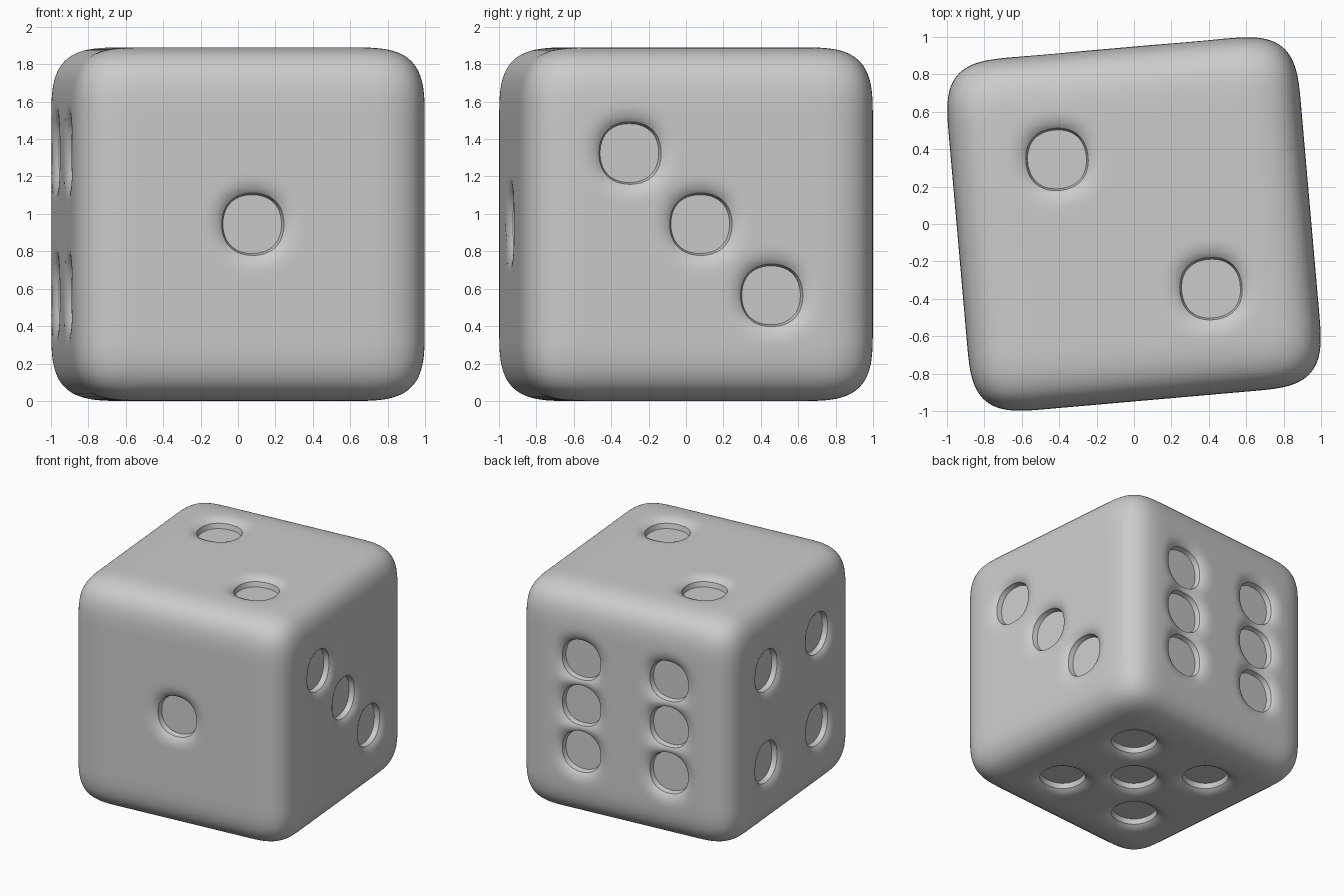
import bpy, bmesh, math
from mathutils import Vector

if "Cube" in bpy.data.objects:
    bpy.data.objects.remove(bpy.data.objects["Cube"])

H = 0.945            # half the die's side
R, POW = 0.40, 3.5   # edge rounding: size and squareness
P = 0.38             # pip spacing, also the cell size
N = 16               # divisions per cell
RIM, LIP_OUT, LIP_DEPTH = 0.170, 0.29, 0.032
FLOOR_R, FLOOR_DEPTH = 0.160, 0.072

bm = bmesh.new()


def soft_cube(p):
    """Pull a point of the cube surface onto the soft-edged die."""
    c = Vector([max(-(H - R), min(H - R, k)) for k in p])
    d = p - c
    return c + d * (R / sum(abs(k) ** POW for k in d) ** (1 / POW))


def squarish(a, b):
    """Slightly squared-off circle factor in direction (a, b)."""
    return 1 - 0.018 * math.cos(4 * math.atan2(b, a))


class Side:
    def __init__(self, n, u, v, spots):
        self.n, self.u, self.v = n, u, v
        self.spots = spots

    def vert(self, a, b, extra=0.0):
        """Surface vertex, sunk by the soft lips of nearby pips."""
        sink = extra
        for i, j in self.spots:
            x, y = a - i * P, b - j * P
            d = max(RIM, math.hypot(x, y) / squarish(x, y))
            if d < LIP_OUT:
                sink += LIP_DEPTH * ((LIP_OUT - d) / (LIP_OUT - RIM)) ** 3
        p = soft_cube(self.n * H + self.u * a + self.v * b)
        return bm.verts.new(p - self.n * sink)

    def plain_cell(self, us, vs):
        rows = [[self.vert(a, b) for a in us] for b in vs]
        for lo, hi in zip(rows, rows[1:]):
            for k in range(len(us) - 1):
                bm.faces.new((lo[k], lo[k + 1], hi[k + 1], hi[k]))

    def pip_cell(self, i, j):
        # directions from the pip centre to the cell border, anticlockwise
        h = P / 2
        steps = [-h + P * k / N for k in range(N)]
        border = ([(s, -h) for s in steps] + [(h, s) for s in steps] +
                  [(-s, h) for s in steps] + [(-h, -s) for s in steps])
        rings = []
        for t in (1, 0.7, 0.45, 0.2, 0, 'floor'):
            ring = []
            for x, y in border:
                f = squarish(x, y) / math.hypot(x, y)
                if t == 'floor':
                    k, extra = FLOOR_R * f, FLOOR_DEPTH - LIP_DEPTH
                else:
                    k, extra = t + (1 - t) * RIM * f, 0.0
                ring.append(self.vert(i * P + x * k, j * P + y * k, extra))
            rings.append(ring)
        count = len(border)
        for out, inn in zip(rings, rings[1:]):
            for k in range(count):
                m = (k + 1) % count
                bm.faces.new((out[k], out[m], inn[m], inn[k]))
        bm.faces.new(rings[-1])

    def build(self):
        # 5 x 5 cells: 3 x 3 pip places inside a rounded margin
        e = 1.5 * P
        bands = [[-H + (H - e) * k / 14 for k in range(15)]]
        for c in (-1, 0, 1):
            bands.append([c * P - P / 2 + P * k / N for k in range(N + 1)])
        bands.append([e + (H - e) * k / 14 for k in range(15)])
        for i, us in enumerate(bands):
            for j, vs in enumerate(bands):
                if (i - 2, j - 2) in self.spots:
                    self.pip_cell(i - 2, j - 2)
                else:
                    self.plain_cell(us, vs)


# The six sides: normal, u axis, v axis, pip places
X, Y, Z = Vector((1, 0, 0)), Vector((0, 1, 0)), Vector((0, 0, 1))
four = [(a, b) for a in (-1, 1) for b in (-1, 1)]
Side(-Y, X, Z, [(0, 0)]).build()
Side(Z, X, Y, [(-1, 1), (1, -1)]).build()
Side(X, Y, Z, [(-1, 1), (0, 0), (1, -1)]).build()
Side(-X, -Y, Z, four).build()
Side(-Z, X, -Y, four + [(0, 0)]).build()
Side(Y, -X, Z, four + [(-1, 0), (1, 0)]).build()
bmesh.ops.remove_doubles(bm, verts=bm.verts[:], dist=1e-4)

# Die, standing on the ground with its slight turn
mesh = bpy.data.meshes.new("die_body")
bm.to_mesh(mesh)
bm.free()
die = bpy.data.objects.new("die_body", mesh)
bpy.context.collection.objects.link(die)
die.rotation_euler = (0, 0, math.radians(5))
die.location = (0, 0, H)
bpy.context.view_layer.objects.active = die
die.select_set(True)
bpy.ops.object.shade_smooth_by_angle(angle=math.radians(30))
